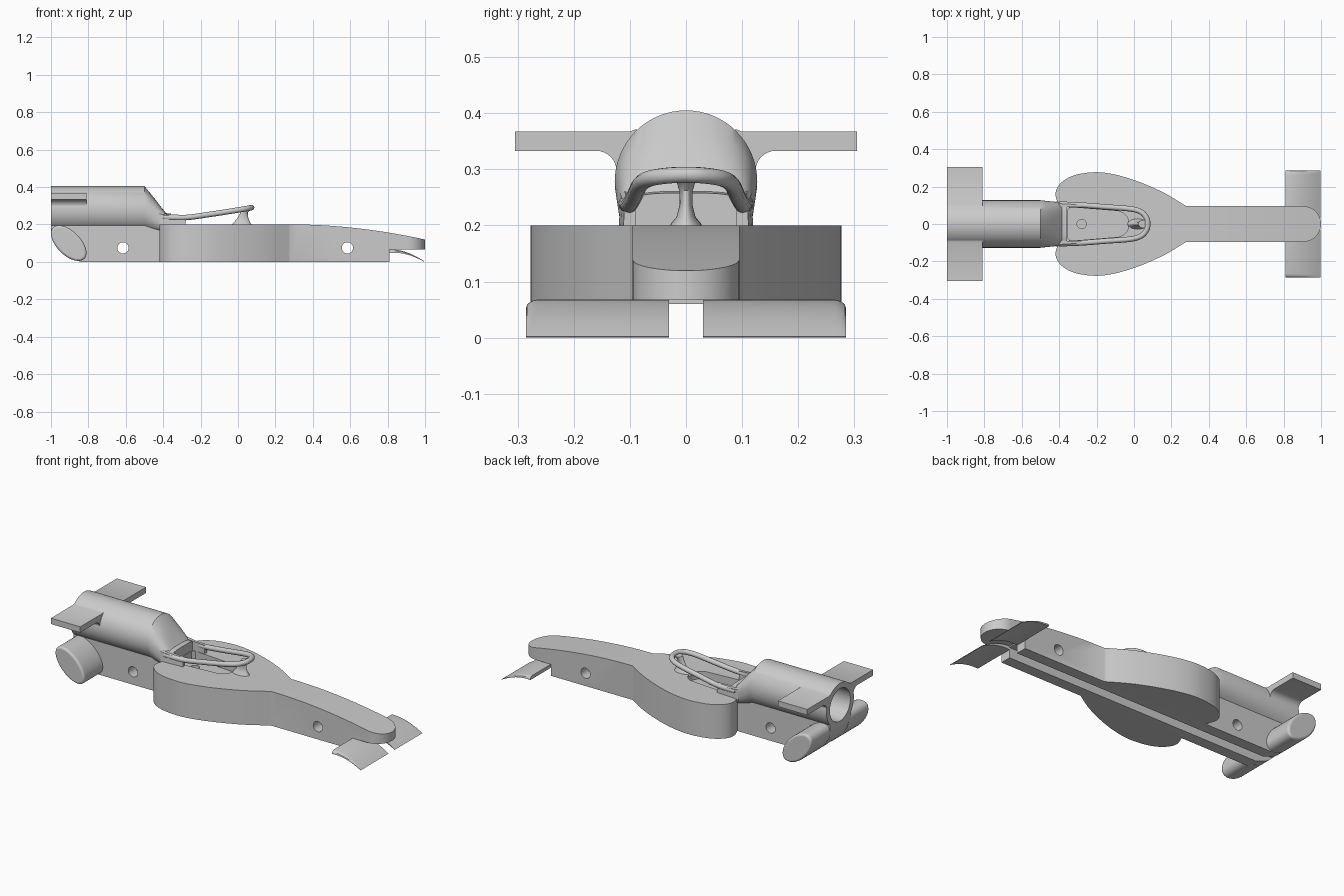
import bpy, bmesh
from math import sin, cos, pi, copysign

if "Cube" in bpy.data.objects:
    bpy.data.objects.remove(bpy.data.objects["Cube"])


def loft(name, rings):
    """Skin a list of equal-length point rings and cap both ends."""
    bm = bmesh.new()
    vs = [[bm.verts.new(p) for p in r] for r in rings]
    n = len(rings[0])
    for a, b in zip(vs, vs[1:]):
        for i in range(n):
            j = (i + 1) % n
            bm.faces.new((a[i], a[j], b[j], b[i]))
    bm.faces.new(vs[0])
    bm.faces.new(vs[-1])
    bmesh.ops.recalc_face_normals(bm, faces=bm.faces)
    me = bpy.data.meshes.new(name)
    bm.to_mesh(me)
    bm.free()
    ob = bpy.data.objects.new(name, me)
    bpy.context.collection.objects.link(ob)
    return ob


def prism(name, pts, axis, a, b):
    place = {'x': lambda u, v, w: (w, u, v),
             'y': lambda u, v, w: (u, w, v),
             'z': lambda u, v, w: (u, v, w)}[axis]
    return loft(name, [[place(u, v, w) for u, v in pts] for w in (a, b)])


def circle(cu, cv, r, n=48):
    return [(cu + r * cos(2 * pi * i / n), cv + r * sin(2 * pi * i / n)) for i in range(n)]


def spline(p, n=8):
    """Catmull-Rom curve through the points."""
    q = [p[0]] + p + [p[-1]]
    out = []
    for a, b, c, d in zip(q, q[1:], q[2:], q[3:]):
        for i in range(n):
            t = i / n
            out.append(tuple(0.5 * (2 * B + (C - A) * t + (2 * A - 5 * B + 4 * C - D) * t * t
                                    + (3 * B - A - 3 * C + D) * t ** 3)
                             for A, B, C, D in zip(a, b, c, d)))
    return out + [p[-1]]


def activate(ob):
    bpy.ops.object.select_all(action='DESELECT')
    ob.select_set(True)
    bpy.context.view_layer.objects.active = ob


def boolean(ob, tool, op='DIFFERENCE'):
    m = ob.modifiers.new("cut", 'BOOLEAN')
    m.operation, m.object, m.solver = op, tool, 'EXACT'
    activate(ob)
    bpy.ops.object.modifier_apply(modifier=m.name)
    bpy.data.objects.remove(tool)


def bevel(ob, w):
    m = ob.modifiers.new("round", 'BEVEL')
    m.width, m.segments, m.limit_method, m.angle_limit = w, 4, 'ANGLE', 0.9


def mirror(ob):
    m = ob.modifiers.new("mirror", 'MIRROR')
    m.use_axis = (False, True, False)


# Body: plan outline (narrow beam with teardrop pod) cut to the side profile
nose = [(0.905 + 0.095 * cos(a), 0.095 * sin(a)) for a in [pi / 2 * i / 12 for i in range(1, 13)]]
pod = spline([(0.28, 0.095), (0.15, 0.172), (0, 0.235), (-0.13, 0.27), (-0.23, 0.276),
              (-0.33, 0.257), (-0.395, 0.215), (-0.42, 0.16), (-0.4, 0.095)])
half = nose + pod + [(-1, 0.095)]
outline = [(1, 0)] + half + [(x, -y) for x, y in reversed(half)]
body = prism("body", outline, 'z', -0.1, 0.4)
top = [(0.3 + 0.71 * i / 24, 0.2 - 0.083 * (i / 24) ** 1.9) for i in range(25)]
tail = spline([(-1, 0.155), (-0.985, 0.11), (-0.952, 0.058), (-0.91, 0.025), (-0.84, 0)], 5)
side = [(-1, 0.2)] + tail + [(0.81, 0), (0.81, 0.067), (1.01, 0.067)] + top[::-1]
boolean(body, prism("profile_tool", side, 'y', -0.5, 0.5), 'INTERSECT')

# Tether slot, axle holes, cockpit recess, cartridge bore
boolean(body, prism("slot_tool", [(-0.03, -0.1), (0.03, -0.1), (0.03, 0.06), (-0.03, 0.06)], 'x', -1.1, 1.1))
for x in (-0.615, 0.585):
    boolean(body, prism("axle_tool", circle(x, 0.075, 0.03, 32), 'y', -0.5, 0.5))
ck = [(-0.355, 0.075), (-0.34, 0.09)] + \
     [(-0.095 + 0.068 * sin(a), 0.07 * cos(a)) for a in [pi / 2 * i / 8 for i in range(8)]]
ck = ck + [(-0.027, 0)] + [(x, -y) for x, y in reversed(ck)]
boolean(body, prism("cockpit_tool", ck, 'z', 0.155, 0.3))
boolean(body, prism("seat_hole_tool", circle(-0.28, 0, 0.025, 32), 'z', 0.1, 0.3))
boolean(body, prism("bore_tool", circle(0, 0.278, 0.095), 'x', -1.1, -0.5))

# Engine cover: tube that slopes down to a low, squarish front section
N, R, CZ = 64, 0.127, 0.278


def section(x, t):
    ring = []
    for i in range(N):
        a = 2 * pi * i / N
        e = 1 - 0.45 * t
        y = R * (1 - 0.1 * t) * copysign(abs(cos(a)) ** e, cos(a))
        s = copysign(abs(sin(a)) ** e, sin(a))
        ring.append((x, y, CZ - R + R * (1 + s) * (1 - 0.58 * t)))
    return ring


cover = loft("engine_cover", [section(-1, 0), section(-0.5, 0), section(-0.47, 0.25), section(-0.44, 0.5),
                              section(-0.41, 0.77), section(-0.385, 0.98), section(-0.358, 1)])
boolean(cover, prism("bore_tool", circle(0, CZ, 0.095), 'x', -1.1, -0.55))

# Rear wing with fillets into the engine cover
fil = [(0.16 - 0.036 * sin(a), 0.297 + 0.036 * cos(a)) for a in [pi / 2 * i / 8 for i in range(9)]]
wing = prism("rear_wing", [(0.1, 0.29), (0.088, 0.372), (0.1, 0.367), (0.305, 0.367), (0.305, 0.333)] + fil,
             'x', -1, -0.81)
mirror(wing)

# Rear pods: tilted ellipse section
k = 0.5 ** 0.5
ell = [(-0.905 + k * (-0.118 * c - 0.064 * s), 0.1 + k * (0.118 * c - 0.064 * s))
       for c, s in circle(0, 0, 1, 40)]
rear_pod = prism("rear_pod", ell, 'y', 0.08, 0.27)
bevel(rear_pod, 0.012)
mirror(rear_pod)

# Front wing: thin curved plate each side of the slot
up = [(0.81 + 0.187 * i / 12, 0.068 - 0.066 * (i / 12) ** 1.9) for i in range(13)]
low = [(x - 0.002 * i / 12, z - 0.019 * (1 - i / 12) - 0.0015) for i, (x, z) in enumerate(up)]
prof = up + low[::-1]
rings = [(0.03, 0), (0.265, 0), (0.276, 0.003), (0.283, 0.009), (0.285, 0.016)]
fw = loft("front_wing", [[(x, y, max(0, z - (d if i < 13 else 0) * max(0, 1 - (x - 0.81) / 0.19)))
                          for i, (x, z) in enumerate(prof)] for y, d in rings])
mirror(fw)

# Cockpit side walls that carry the halo
wall = loft("cockpit_wall", [[(x, a, 0.19), (x, b, 0.19), (x, b - 0.003, h - 0.006), (x, b - 0.01, h), (x, a, h)]
                             for x, a, b, h in ((-0.42, 0.085, 0.12, 0.262), (-0.36, 0.09, 0.117, 0.254),
                                                (-0.28, 0.09, 0.112, 0.25))])
mirror(wall)

# Halo hoop
arm = [(-0.4, 0.106, 0.238), (-0.28, 0.101, 0.237), (-0.15, 0.091, 0.254), (-0.02, 0.081, 0.274),
       (0.04, 0.063, 0.284), (0.068, 0.03, 0.289)]
path = spline(arm + [(0.073, 0, 0.29)] + [(x, -y, z) for x, y, z in reversed(arm)], 6)
cu = bpy.data.curves.new("halo", 'CURVE')
cu.dimensions, cu.bevel_depth, cu.bevel_resolution, cu.use_fill_caps = '3D', 0.0145, 4, True
sp = cu.splines.new('POLY')
sp.points.add(len(path) - 1)
for p, c in zip(sp.points, path):
    p.co = (*c, 1)
halo = bpy.data.objects.new("halo", cu)
bpy.context.collection.objects.link(halo)
activate(halo)
bpy.ops.object.convert(target='MESH')

# Flared halo pillar
loft("halo_pillar", [[(0.02 + dx + hx * c, hy * s, z) for c, s in circle(0, 0, 1, 24)]
                     for z, dx, hx, hy in ((0.19, 0, 0.056, 0.032), (0.203, 0, 0.05, 0.027),
                                           (0.215, 0.002, 0.041, 0.017), (0.235, 0.006, 0.029, 0.012),
                                           (0.262, 0.012, 0.02, 0.012), (0.275, 0.02, 0.022, 0.016),
                                           (0.288, 0.03, 0.026, 0.022))])

for ob in list(bpy.context.scene.objects):
    activate(ob)
    bpy.ops.object.shade_smooth_by_angle(angle=0.6)
